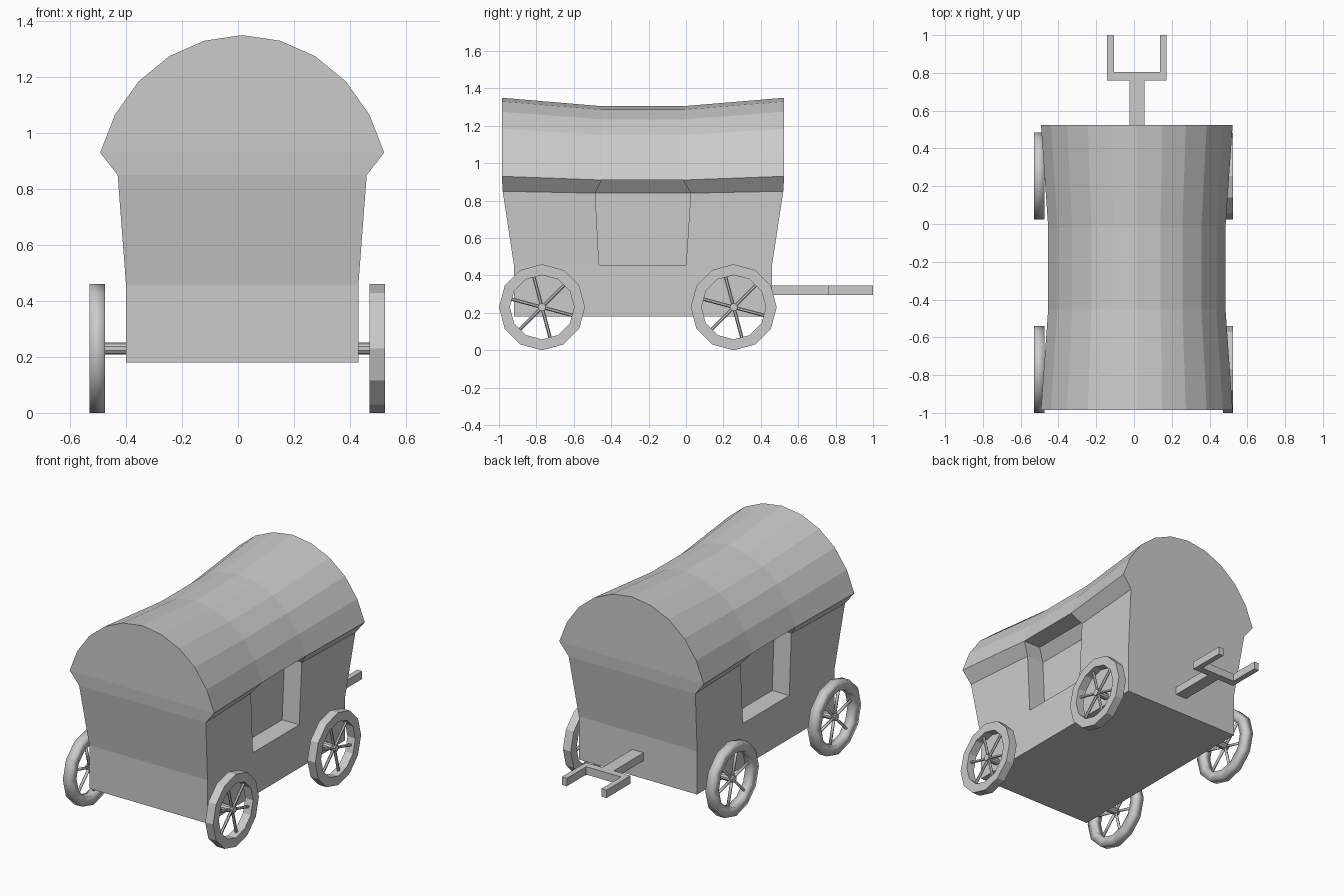
import bpy, bmesh
from math import sin, cos, pi
from mathutils import Matrix, Vector

if "Cube" in bpy.data.objects:
    bpy.data.objects.remove(bpy.data.objects["Cube"])

CX = 0.015  # centre line of body and tongue


def finish(bm, name, smooth=False):
    bmesh.ops.recalc_face_normals(bm, faces=bm.faces)
    mesh = bpy.data.meshes.new(name)
    bm.to_mesh(mesh)
    bm.free()
    for p in mesh.polygons:
        p.use_smooth = smooth
    obj = bpy.data.objects.new(name, mesh)
    bpy.context.collection.objects.link(obj)
    return obj


def cylinder(bm, a, b, radius, sides):
    a, b = Vector(a), Vector(b)
    rot = (b - a).to_track_quat('Z', 'Y').to_matrix().to_4x4()
    bmesh.ops.create_cone(bm, cap_ends=True, segments=sides, radius1=radius, radius2=radius,
                          depth=(b - a).length, matrix=Matrix.Translation((a + b) / 2) @ rot)


# Wagon body: half profile (half width, height), lofted through four stations
HALF = [(.415, .18), (.415, .455), (.445, .85), (.5075, .93), (.455, 1.065),
        (.37, 1.185), (.26, 1.275), (.135, 1.33), (0, 1.35)]
Y_LEVELS = [(-.92, -.465, 0, .46), (-.92, -.465, 0, .46),
            (-.98, -.485, .025, .52), (-.985, -.45, -.015, .525)]


def body_point(k, station, side):
    w, z = HALF[k]
    if station in (1, 2):  # the middle is pinched and sags a little
        if k == 2:
            w, z = .415, .84
        elif k > 2:
            w, z = w * .925, .91 + (z - .93) * .94
    return (CX + side * w, Y_LEVELS[min(k, 3)][station], z)


def build_body():
    bm = bmesh.new()
    top = len(HALF) - 1
    rings = []
    for s in range(4):
        right = [bm.verts.new(body_point(k, s, 1)) for k in range(top + 1)]
        left = [bm.verts.new(body_point(k, s, -1)) for k in range(top)]
        rings.append(right + left[::-1])
    n = len(rings[0])
    windows = {1: [], -1: []}
    for s in range(3):
        for i in range(n):
            j = (i + 1) % n
            f = bm.faces.new((rings[s][i], rings[s][j], rings[s + 1][j], rings[s + 1][i]))
            if s == 1 and i in (1, 2):
                windows[1].append(f)
            if s == 1 and i in (n - 3, n - 4):
                windows[-1].append(f)
    # End walls in bands
    for r in (rings[0], rings[3]):
        for k in range(3):
            bm.faces.new((r[k], r[k + 1], r[n - 2 - k], r[n - 1 - k]))
        bm.faces.new(r[3:n - 3])
    bmesh.ops.recalc_face_normals(bm, faces=bm.faces)
    # Recessed side windows
    for side, faces in windows.items():
        new = bmesh.ops.extrude_face_region(bm, geom=faces)['geom']
        bmesh.ops.delete(bm, geom=[f for f in faces if f.is_valid], context='FACES')
        verts = [v for v in new if isinstance(v, bmesh.types.BMVert)]
        bmesh.ops.translate(bm, verts=verts, vec=(-side * .12, 0, 0))
    finish(bm, "wagon_body")


# Wheel: 12-sided rim with rectangular section, hub and six spokes
def build_wheel(name, x, y, smooth):
    zc, half, sides = .23, .0275, 12
    section = [(.172, -half), (.23, -half), (.23, half), (.172, half)]
    bm = bmesh.new()
    loops = []
    for i in range(sides):
        a = 2 * pi * i / sides
        loops.append([bm.verts.new((x + dx, y + r * cos(a), zc + r * sin(a))) for r, dx in section])
    for i in range(sides):
        p, q = loops[i], loops[(i + 1) % sides]
        for k in range(4):
            m = (k + 1) % 4
            bm.faces.new((p[k], p[m], q[m], q[k]))
    for i in range(6):
        a = pi / 4 + i * pi / 3
        cylinder(bm, (x, y, zc), (x, y + .18 * cos(a), zc + .18 * sin(a)), .009, 6)
    finish(bm, name, smooth)


build_body()
for label, y in (("front", -.77), ("back", .255)):
    build_wheel(label + "_wheel_right", .4975, y, False)
    build_wheel(label + "_wheel_left", -.5025, y, True)
    # Axle
    bm = bmesh.new()
    cylinder(bm, (-.52, y, .23), (.515, y, .23), .021, 10)
    finish(bm, label + "_axle")

# Forked tongue: outline extruded upward
outline = [(.04, .44), (.04, .76), (.157, .76), (.157, 1), (.122, 1), (.122, .805)]
outline += [(-x, y) for x, y in outline[::-1]]
bm = bmesh.new()
face = bm.faces.new([bm.verts.new((CX + x, y, .295)) for x, y in outline])
new = bmesh.ops.extrude_face_region(bm, geom=[face])['geom']
bmesh.ops.translate(bm, verts=[v for v in new if isinstance(v, bmesh.types.BMVert)], vec=(0, 0, .05))
finish(bm, "tongue")
